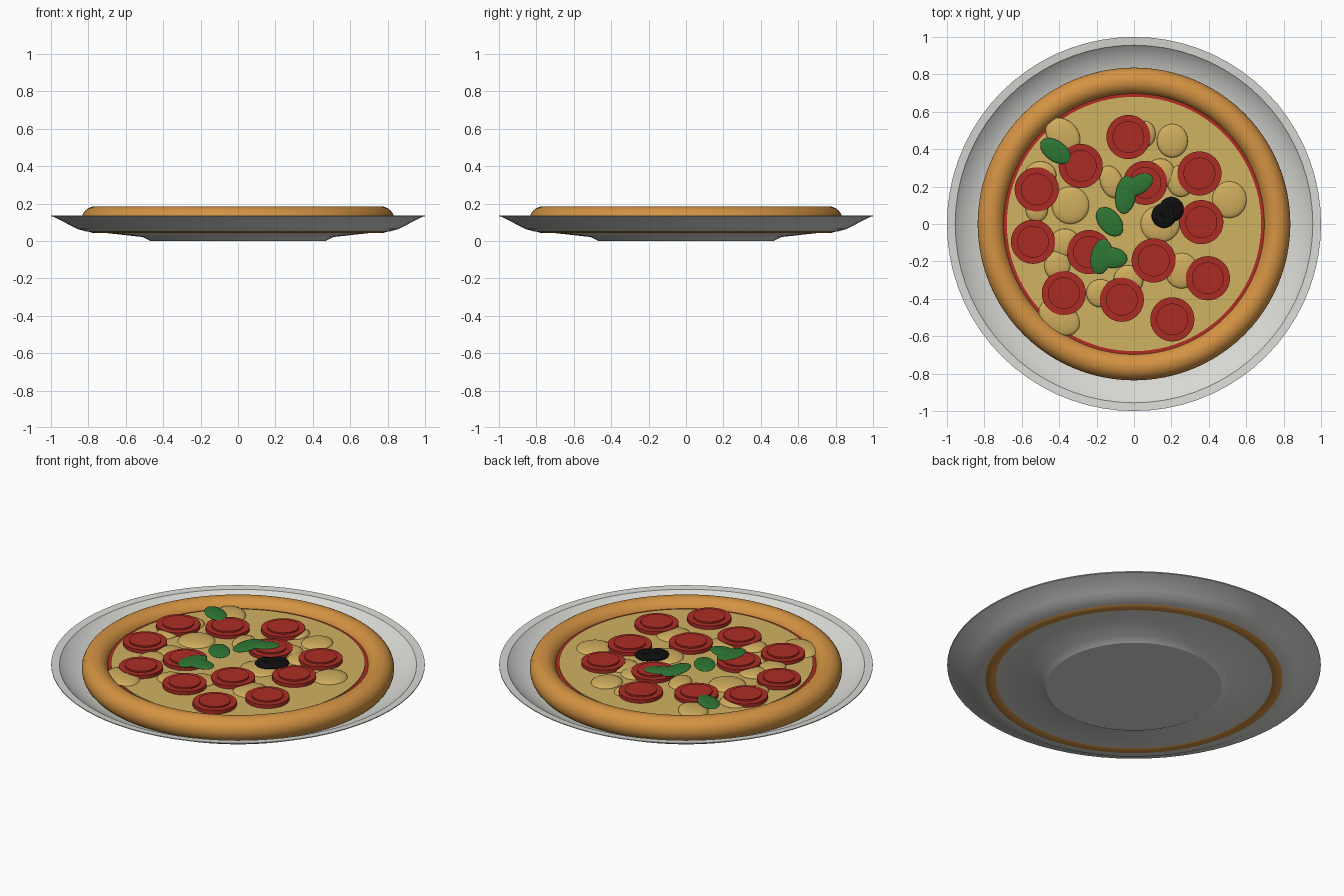
import bpy, bmesh, math
from mathutils import Matrix

if "Cube" in bpy.data.objects:
    bpy.data.objects.remove(bpy.data.objects["Cube"])


def material(name, r, g, b):
    lin = [(c / 255 / 12.92) if c < 10 else ((c / 255 + 0.055) / 1.055) ** 2.4 for c in (r, g, b)]
    m = bpy.data.materials.new(name)
    m.diffuse_color = (*lin, 1)
    m.use_nodes = True
    m.node_tree.nodes["Principled BSDF"].inputs["Base Color"].default_value = m.diffuse_color
    return m


METAL = material("pale metal", 216, 217, 212)
CRUST = material("baked crust", 212, 147, 67)
SAUCE = material("tomato sauce", 178, 44, 36)
CHEESE = material("melted cheese", 208, 178, 98)
MUSHROOM = material("mushroom", 208, 174, 94)
PEPPERONI = material("pepperoni red", 172, 44, 37)
BASIL = material("basil green", 46, 118, 52)
OLIVE = material("olive black", 14, 14, 14)


def finish(name, bm, mat, angle=35):
    bmesh.ops.recalc_face_normals(bm, faces=bm.faces)
    mesh = bpy.data.meshes.new(name)
    bm.to_mesh(mesh)
    bm.free()
    mesh.materials.append(mat)
    ob = bpy.data.objects.new(name, mesh)
    bpy.context.collection.objects.link(ob)
    bpy.ops.object.select_all(action='DESELECT')
    ob.select_set(True)
    bpy.context.view_layer.objects.active = ob
    bpy.ops.object.shade_smooth_by_angle(angle=math.radians(angle))
    return ob


def lathe(name, profile, mat, segs=64, angle=35, at=(0, 0), closed=False):
    """Spin an (r, z) profile round the vertical axis."""
    bm = bmesh.new()
    pts = profile + profile[:1] if closed else profile
    verts = [bm.verts.new((r, 0, z)) for r, z in pts]
    edges = [bm.edges.new(p) for p in zip(verts, verts[1:])]
    bmesh.ops.spin(bm, geom=verts + edges, cent=(0, 0, 0), axis=(0, 0, 1),
                   angle=math.tau, steps=segs, use_duplicate=False)
    bmesh.ops.remove_doubles(bm, verts=bm.verts, dist=1e-5)
    bmesh.ops.translate(bm, verts=bm.verts, vec=(*at, 0))
    return finish(name, bm, mat, angle)


def ring(name, radius, rr, rz, z, mat, segs, sides, at=(0, 0)):
    prof = [(radius + rr * math.cos(math.tau * i / sides),
             z + rz * math.sin(math.tau * i / sides)) for i in range(sides)]
    return lathe(name, prof, mat, segs, 60, at, True)


def blob(name, x, y, z, rx, ry, rz, turn, mat):
    """Flattened ellipsoid turned about the vertical axis."""
    bm = bmesh.new()
    bmesh.ops.create_uvsphere(bm, u_segments=24, v_segments=12, radius=1)
    bm.transform(Matrix.Translation((x, y, z)) @ Matrix.Rotation(math.radians(turn), 4, 'Z')
                 @ Matrix.Diagonal((rx, ry, rz, 1)))
    return finish(name, bm, mat, 60)


# Plate: underside with foot, out to the rim, then back across the inside
lathe("plate", [(0, 0), (0.47, 0), (0.51, 0.021), (0.74, 0.046), (0.81, 0.05), (0.86, 0.064),
                (0.89, 0.08), (0.985, 0.129), (1.0, 0.132), (1.0, 0.137), (0.956, 0.133),
                (0.95, 0.126), (0.90, 0.096), (0.86, 0.076), (0.81, 0.062),
                (0.72, 0.054), (0, 0.05)], METAL, 72, 25)

# Crust, sauce and cheese
ring("crust", 0.764, 0.072, 0.0715, 0.113, CRUST, 96, 32)
lathe("sauce", [(0, 0.06), (0.705, 0.06), (0.705, 0.14), (0, 0.14)], SAUCE, 96)
lathe("cheese", [(0, 0.135), (0.68, 0.135), (0.68, 0.146), (0, 0.146)], CHEESE, 96)

# Pepperoni: wide disc with a smaller raised disc on top
slices = [(-0.03, 0.465), (-0.285, 0.31), (-0.52, 0.185), (0.35, 0.27), (0.06, 0.22),
          (0.36, 0.01), (-0.54, -0.095), (-0.24, -0.15), (0.105, -0.195), (0.395, -0.29),
          (-0.375, -0.37), (-0.065, -0.405), (0.205, -0.51)]
for p in slices:
    lathe("pepperoni", [(0, 0.14), (0.118, 0.14), (0.118, 0.167), (0.085, 0.167),
                        (0.085, 0.176), (0, 0.176)], PEPPERONI, 40, 30, p)

# Mushroom pieces: x, y, radii, turn
for x, y, rx, ry, turn in [
        (-0.38, 0.475, 0.105, 0.08, -45), (-0.34, 0.1, 0.1, 0.1, 0), (0.205, 0.445, 0.083, 0.09, 0),
        (0.51, 0.13, 0.092, 0.098, 0), (-0.12, 0.225, 0.06, 0.09, 20), (0.14, 0.0, 0.105, 0.098, 0),
        (-0.4, -0.5, 0.12, 0.085, -35), (0.255, -0.25, 0.09, 0.095, 0), (-0.18, -0.37, 0.075, 0.075, 0),
        (-0.41, -0.22, 0.07, 0.08, 0), (-0.37, -0.1, 0.08, 0.075, 0), (-0.5, 0.26, 0.085, 0.075, 0),
        (-0.52, 0.08, 0.06, 0.07, 0), (0.06, 0.48, 0.055, 0.07, 0), (0.14, 0.27, 0.08, 0.08, 0),
        (0.25, 0.23, 0.075, 0.085, 0), (-0.03, -0.3, 0.08, 0.08, 0)]:
    blob("mushroom", x, y, 0.146, rx, ry, 0.02, turn, MUSHROOM)

# Basil leaves: x, y, radii, turn
for x, y, rx, ry, turn in [
        (-0.42, 0.39, 0.092, 0.055, -35), (-0.045, 0.155, 0.055, 0.102, -8), (0.025, 0.21, 0.085, 0.05, 32),
        (-0.13, 0.012, 0.09, 0.058, -50), (-0.175, -0.175, 0.056, 0.095, -12), (-0.12, -0.18, 0.085, 0.055, -5)]:
    blob("basil_leaf", x, y, 0.175, rx, ry, 0.01, turn, BASIL)

# Olive slices
for p in [(0.16, 0.045), (0.2, 0.078)]:
    ring("olive_slice", 0.035, 0.031, 0.016, 0.168, OLIVE, 32, 16, p)
